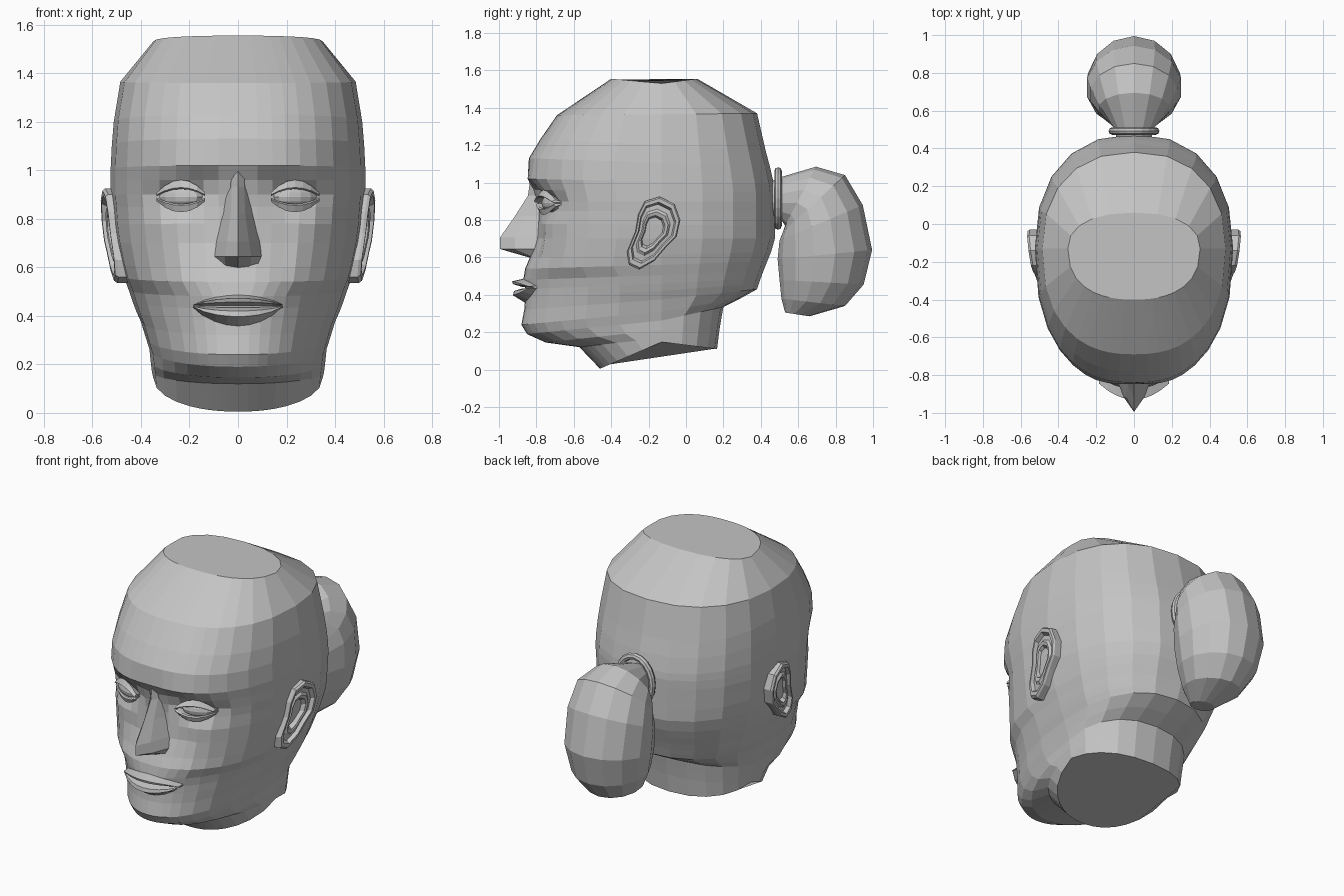
import bpy
import bmesh
from math import sin, cos, pi, radians, exp, copysign
from mathutils import Matrix, Vector

cube = bpy.data.objects.get("Cube")
if cube:
    bpy.data.objects.remove(cube, do_unlink=True)

clay = bpy.data.materials.new("clay_grey")
clay.use_nodes = True
clay.diffuse_color = (0.55, 0.55, 0.55, 1)
clay.node_tree.nodes["Principled BSDF"].inputs["Base Color"].default_value = clay.diffuse_color


def finish(name, bm, mirror=False):
    """Turn a bmesh into a flat shaded object, optionally mirrored across x."""
    bmesh.ops.recalc_face_normals(bm, faces=bm.faces[:])
    mesh = bpy.data.meshes.new(name)
    bm.to_mesh(mesh)
    bm.free()
    mesh.materials.append(clay)
    obj = bpy.data.objects.new(name, mesh)
    bpy.context.scene.collection.objects.link(obj)
    if mirror:
        obj.modifiers.new("both_sides", "MIRROR").use_mirror_merge = False
    return obj


def loft(name, rings, mirror=False):
    """Skin a list of closed rings and cap both ends."""
    bm = bmesh.new()
    loops = [[bm.verts.new(p) for p in ring] for ring in rings]
    for a, b in zip(loops, loops[1:]):
        for i in range(len(a)):
            j = (i + 1) % len(a)
            bm.faces.new((a[i], a[j], b[j], b[i]))
    bm.faces.new(loops[0])
    bm.faces.new(loops[-1])
    return finish(name, bm, mirror)


# Skull and neck: tilted rings given by front y, z, back y, z, half width, side lift
MID_Y = -0.13
RINGS = [
    (-.40, 1.555, .06, 1.555, .35, -.025),
    (-.69, 1.36, .38, 1.37, .485),
    (-.78, 1.23, .426, 1.17, .512),
    (-.84, 1.13, .45, 1.08, .52),
    (-.845, 1.02, .47, .99, .525),
    (-.82, .96, .475, .95, .525),
    (-.80, .90, .475, .90, .525),
    (-.79, .85, .475, .84, .52),
    (-.79, .78, .475, .77, .515),
    (-.80, .70, .475, .70, .505),
    (-.835, .60, .455, .63, .485),
    (-.86, .54, .435, .58, .47),
    (-.87, .48, .415, .53, .45),
    (-.86, .43, .40, .49, .435),
    (-.86, .38, .39, .46, .42),
    (-.865, .32, .38, .43, .40),
    (-.88, .24, .29, .38, .38),
    (-.85, .19, .20, .335, .365),
    (-.75, .145, .19, .28, .36),
    (-.57, .12, .18, .22, .355),
    (-.46, .005, .166, .11, .35, .09),
]
HALF = [0, 6, 12, 18, 25, 34, 45, 58, 73, 90, 108, 126, 144, 162, 180]
ANGLES = HALF + [-a for a in HALF[-2:0:-1]]

# Soft dents and swellings of the face: x, z, spread x, spread z, push back
DENTS = [
    (.235, .895, .07, .035, .07),    # eye socket
    (.12, .95, .05, .03, .025),      # inner corner under the brow
    (.20, 1.02, .10, .03, -.012),    # brow ridge
    (.31, .76, .07, .06, -.02),      # cheekbone
    (.30, .52, .06, .08, .02),       # cheek hollow
    (.17, .66, .03, .10, .015),      # fold beside the nose
]


def skull_ring(yf, zf, yb, zb, width, lift=0):
    ring = []
    zs = (zf + zb) / 2 + lift
    for a in ANGLES:
        s, c = sin(radians(a)), cos(radians(a))
        front = c > 0
        power = 2 / (2.4 if zf > .5 else 2.1) if front else 2 / 2.3
        x = copysign(width * abs(s) ** power, s)
        t = abs(c) ** power
        y = MID_Y + ((yf if front else yb) - MID_Y) * t
        z = zs + ((zf if front else zb) - zs) * t
        if y < -.3:
            for dx, dz, sx, sz, push in DENTS:
                y += push * exp(-((abs(x) - dx) / sx) ** 2 / 2 - ((z - dz) / sz) ** 2 / 2)
        ring.append((x, y, z))
    return ring


loft("head", [skull_ring(*r) for r in RINGS])

# Nose: ridge y, ridge z, base y, base z, middle half width, base half width
NOSE = [
    (-.835, 1.0, -.79, 1.0, .025, .05),
    (-.845, .93, -.75, .93, .025, .06),
    (-.915, .82, -.75, .82, .03, .075),
    (-.995, .705, -.76, .71, .045, .10),
    (-.995, .645, -.77, .645, .055, .112),
    (-.83, .597, -.77, .60, .05, .10),
]


def nose_row(yr, zr, yb, zb, mid, base):
    ym, zm = yr * .65 + yb * .35, (zr + zb) / 2
    return [(-base, yb, zb), (-mid, ym, zm), (0, yr, zr), (mid, ym, zm), (base, yb, zb)]


loft("nose", [nose_row(*r) for r in NOSE])


# Lips: cross sections of (y, height from mouth line) swept across the mouth
def lip(name, section):
    rings = []
    for i in range(-4, 5):
        t = i / 4
        taper = max(1 - t * t, .04) ** .7
        rings.append([(.185 * t, y + .085 * t * t, .442 + dz * taper) for y, dz in section])
    loft(name, rings)


lip("upper_lip", [(-.865, .045), (-.93, .03), (-.925, .015), (-.875, 0), (-.8, .02)])
lip("lower_lip", [(-.875, -.008), (-.92, -.022), (-.925, -.045), (-.86, -.085), (-.8, -.04)])


# Eyes: ball with an upper and a lower lid
EYE_X, EYE_Z = .235, .89


def face_y(x):
    return MID_Y - .67 * (1 - (x / .525) ** 2.4) ** (1 / 2.4)


bm = bmesh.new()
place = (Matrix.Translation((EYE_X, face_y(EYE_X) + .05, EYE_Z))
         @ Matrix.Rotation(.45, 4, "Z") @ Matrix.Diagonal((.1, .055, .05, 1)))
bmesh.ops.create_uvsphere(bm, u_segments=12, v_segments=8, radius=1, matrix=place)
finish("eyeball", bm, mirror=True)


def eyelid(name, side, outer, opening, proud):
    rings = []
    for i in range(-3, 4):
        t = i / 3
        x, s = EYE_X + .1 * t, 1 - t * t
        y = face_y(x)
        edge = EYE_Z + side * (opening * s + .003)
        rings.append([(x, y - .004, EYE_Z + side * (outer * s + .018)),
                      (x, y - proud, edge + side * .006),
                      (x, y - proud + .008, edge),
                      (x, y + .045, edge)])
    loft(name, rings, mirror=True)


eyelid("upper_eyelid", 1, .052, .03, .024)
eyelid("lower_eyelid", -1, .045, .026, .014)

# Ears: outline in y, z stepped inwards to form rim, groove and hollow
OUTLINE = [(-.25, .535), (-.17, .58), (-.11, .65), (-.05, .71), (-.03, .80), (-.06, .885),
           (-.14, .925), (-.22, .90), (-.255, .83), (-.27, .74), (-.315, .63), (-.305, .56)]
STEPS = [(1, None), (1, -.012), (.95, 0), (.84, 0), (.78, -.022),
         (.64, -.02), (.56, -.008), (.46, -.012), (.38, -.04)]
ear_rings = []
for scale, depth in STEPS:
    ring = []
    for y, z in OUTLINE:
        y = -.18 + (y + .18) * scale
        z = .74 + (z - .74) * scale
        out = .50 + .04 * (y + .32) / .29 + .035 * (z - .535) / .39
        ring.append((.44 if depth is None else out + depth, y, z))
    ear_rings.append(ring)
loft("ear", ear_rings, mirror=True)

# Hair tie: oval band at the back of the head
bm = bmesh.new()
SEGMENTS, SIDES = 20, 8
grid = []
for i in range(SEGMENTS):
    a = 2 * pi * i / SEGMENTS
    row = []
    for j in range(SIDES):
        b = 2 * pi * j / SIDES
        r = .02 * cos(b)
        row.append(bm.verts.new(((.115 + r) * sin(a), .492 + .02 * sin(b),
                                 .915 + (.147 + r) * cos(a))))
    grid.append(row)
for i in range(SEGMENTS):
    for j in range(SIDES):
        k, m = (i + 1) % SEGMENTS, (j + 1) % SIDES
        bm.faces.new((grid[i][j], grid[k][j], grid[k][m], grid[i][m]))
finish("hair_tie", bm)

# Ponytail: rings between an inner and an outer point (y, z), with a half width
TAIL = [
    ((.44, .83), (.44, 1.0), .09),
    ((.51, .80), (.51, 1.03), .11),
    ((.53, .77), (.695, 1.085), .19),
    ((.52, .74), (.85, 1.04), .235),
    ((.50, .69), (.945, .88), .255),
    ((.49, .59), (.995, .64), .25),
    ((.50, .48), (.95, .455), .22),
    ((.51, .38), (.85, .34), .16),
    ((.53, .305), (.66, .285), .07),
]
tail_rings = []
for inner, outer, width in TAIL:
    p, q = Vector((0, *inner)), Vector((0, *outer))
    ring = []
    for i in range(14):
        a = 2 * pi * i / 14
        ring.append((p + q) / 2 + (q - p) / 2 * cos(a) + Vector((width * sin(a), 0, 0)))
    tail_rings.append(ring)
loft("ponytail", tail_rings)
